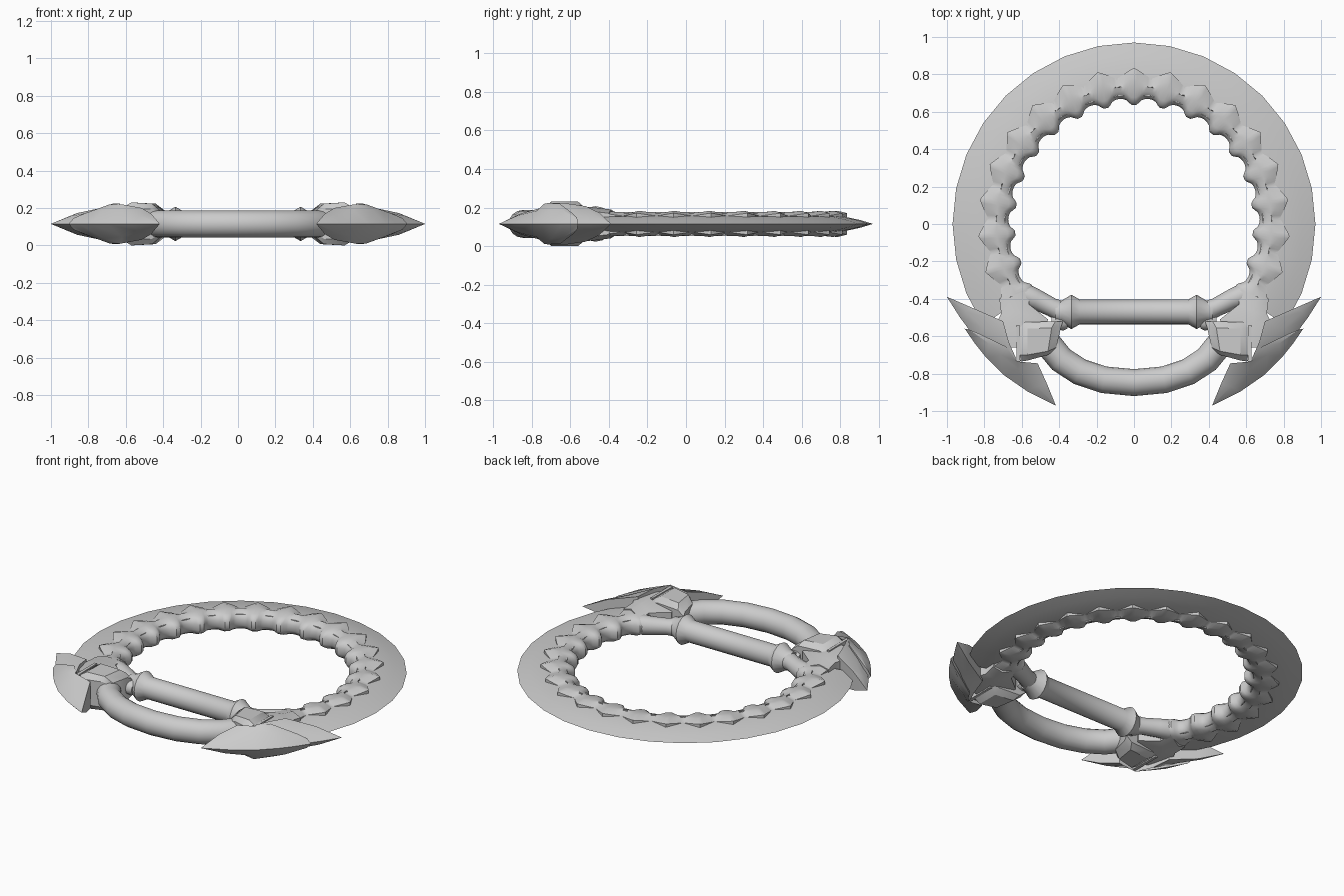
import bpy, bmesh, math
from mathutils import Vector

MID = 0.115  # height of the symmetry plane

grey = bpy.data.materials.new("steel_grey")
grey.diffuse_color = (0.6, 0.6, 0.6, 1)


def finish(name, bm, angle=35):
    bmesh.ops.remove_doubles(bm, verts=bm.verts, dist=0.0005)
    bmesh.ops.recalc_face_normals(bm, faces=bm.faces)
    mesh = bpy.data.meshes.new(name)
    bm.to_mesh(mesh)
    bm.free()
    mesh.materials.append(grey)
    ob = bpy.data.objects.new(name, mesh)
    bpy.context.collection.objects.link(ob)
    bpy.ops.object.select_all(action='DESELECT')
    bpy.context.view_layer.objects.active = ob
    ob.select_set(True)
    bpy.ops.object.shade_smooth_by_angle(angle=math.radians(angle))
    return ob


def skin(name, rings, angle=35):
    """Join closed rings of points into a capped solid."""
    bm = bmesh.new()
    rows = [[bm.verts.new(p) for p in ring] for ring in rings]
    n = len(rows[0])
    for a, b in zip(rows, rows[1:]):
        for i in range(n):
            j = (i + 1) % n
            bm.faces.new((a[i], a[j], b[j], b[i]))
    bm.faces.new(rows[0])
    bm.faces.new(rows[-1])
    return finish(name, bm, angle)


def lens(name, sections, side=1, angle=35):
    """Solid mirrored above and below MID; each section is a list of (x, y, half height)."""
    rings = []
    for s in sections:
        up = [(side * x, y, MID + h) for x, y, h in s]
        down = [(side * x, y, MID - h) for x, y, h in reversed(s)]
        rings.append(up + down)
    return skin(name, rings, angle)


def tube(name, path, side=1, sides=14):
    """Round tube along a flat path of (x, y, radius)."""
    rings = []
    for i, (x, y, r) in enumerate(path):
        a, b = path[max(i - 1, 0)], path[min(i + 1, len(path) - 1)]
        d = Vector((b[0] - a[0], b[1] - a[1])).normalized()
        ring = []
        for k in range(sides):
            t = 2 * math.pi * k / sides
            o = r * math.cos(t)
            ring.append((side * (x - d.y * o), y + d.x * o, MID + r * math.sin(t)))
        rings.append(ring)
    return skin(name, rings)


def polar(deg, profile):
    c, s = math.cos(math.radians(deg)), math.sin(math.radians(deg))
    return [(r * c, r * s, h) for r, h in profile]


# Sharp outer ring blade
edge = [(0.97, 0), (0.90, 0.021), (0.82, 0.038), (0.74, 0.047), (0.69, 0.045)]
lens("ring_blade", [polar(-33.75 + 11.25 * i, edge) for i in range(23)])

# Scalloped grip with a zigzag raised outer rim
STEP, SAMPLES = 13.5, 12
grip = []
for i in range(-9 * SAMPLES, 9 * SAMPLES + 1):
    u = abs((i / SAMPLES + 0.5) % 1 - 0.5) * 2       # 0 on a tooth, 1 in a scallop
    v = min(1, max(0, (u - 0.3) / 0.7))
    r_in = 0.637 + 0.036 * math.sqrt(1 - (1 - v) ** 2)
    r_out = 0.835 - 0.055 * u
    top = 0.068 - 0.015 * u
    grip.append(polar(90 + i * STEP / SAMPLES, [
        (r_out, 0.02), (r_out, top - 0.012), (r_out - 0.05, top),
        (0.735, 0.062), (r_in + 0.04, 0.056), (r_in + 0.012, 0.04), (r_in, 0.018)]))
lens("scalloped_grip", grip)

# Straight handle with flared collars
collar = [(0.42, 0.055), (0.385, 0.062), (0.335, 0.092), (0.29, 0.066)]
tube("handle_bar", [(-x, -0.47, r) for x, r in collar] +
     [(x, -0.47, r) for x, r in reversed(collar)], sides=16)

# Curved front guard bar
half = [(0.50, -0.58), (0.455, -0.645), (0.39, -0.725), (0.29, -0.79), (0.16, -0.833)]
tube("front_bar", [(-x, y, 0.072) for x, y in half] + [(0, -0.848, 0.072)] +
     [(x, y, 0.072) for x, y in reversed(half)], sides=16)

for side, tag in ((1, "right"), (-1, "left")):
    # Neck from the handle to the ring, with a flared end
    tube(tag + "_neck", [(0.37, -0.475, 0.058), (0.44, -0.445, 0.05),
                         (0.52, -0.405, 0.055), (0.57, -0.385, 0.06),
                         (0.62, -0.36, 0.05)], side)
    # Ring socket under the guard
    lens(tag + "_socket", [
        [(0.72, -0.40, 0.055), (0.66, -0.39, 0.075), (0.57, -0.35, 0.05)],
        [(0.71, -0.48, 0.065), (0.64, -0.47, 0.085), (0.56, -0.43, 0.06)],
        [(0.74, -0.54, 0.07), (0.64, -0.53, 0.09), (0.46, -0.51, 0.06)],
        [(0.72, -0.66, 0.07), (0.62, -0.66, 0.09), (0.48, -0.62, 0.07)]], side)
    # Pillow block with a tapered top
    lens(tag + "_block", [
        [(0.605, -0.735, 0.07), (0.57, -0.73, 0.08), (0.46, -0.70, 0.08), (0.43, -0.68, 0.06)],
        [(0.61, -0.70, 0.09), (0.57, -0.70, 0.115), (0.46, -0.68, 0.108), (0.415, -0.66, 0.07)],
        [(0.61, -0.56, 0.09), (0.57, -0.56, 0.115), (0.44, -0.555, 0.108), (0.39, -0.55, 0.07)],
        [(0.61, -0.525, 0.07), (0.57, -0.525, 0.085), (0.42, -0.52, 0.08), (0.38, -0.52, 0.05)]],
        side)
    # Thin rail beside the block
    lens(tag + "_rail", [
        [(0.628, -0.735, 0.097), (0.608, -0.735, 0.097)],
        [(0.628, -0.54, 0.097), (0.612, -0.54, 0.097)]], side)
    # Small stud between block and handle
    tube(tag + "_stud", [(0.35, -0.53, 0.03), (0.37, -0.525, 0.045),
                         (0.41, -0.52, 0.045), (0.44, -0.52, 0.03)], side, 10)
    # Front guard blade
    lens(tag + "_front_blade", [
        [(0.42, -0.97, 0), (0.42, -0.969, 0.001), (0.419, -0.968, 0.001)],
        [(0.57, -0.895, 0), (0.52, -0.87, 0.045), (0.465, -0.855, 0.055)],
        [(0.70, -0.805, 0), (0.62, -0.775, 0.068), (0.515, -0.745, 0.085)],
        [(0.79, -0.715, 0), (0.715, -0.70, 0.078), (0.625, -0.735, 0.105)],
        [(0.85, -0.64, 0), (0.775, -0.64, 0.072), (0.685, -0.655, 0.105)],
        [(0.905, -0.56, 0), (0.88, -0.565, 0.03), (0.83, -0.585, 0.052)]], side)
    # Rear guard blade
    lens(tag + "_rear_blade", [
        [(1.0, -0.39, 0), (0.999, -0.39, 0.001), (0.998, -0.39, 0.001)],
        [(0.93, -0.50, 0), (0.90, -0.47, 0.04), (0.86, -0.45, 0.058)],
        [(0.86, -0.595, 0), (0.80, -0.56, 0.06), (0.70, -0.52, 0.092)],
        [(0.80, -0.68, 0), (0.76, -0.64, 0.06), (0.67, -0.63, 0.108)],
        [(0.72, -0.75, 0), (0.69, -0.73, 0.06), (0.63, -0.72, 0.108)]], side)
